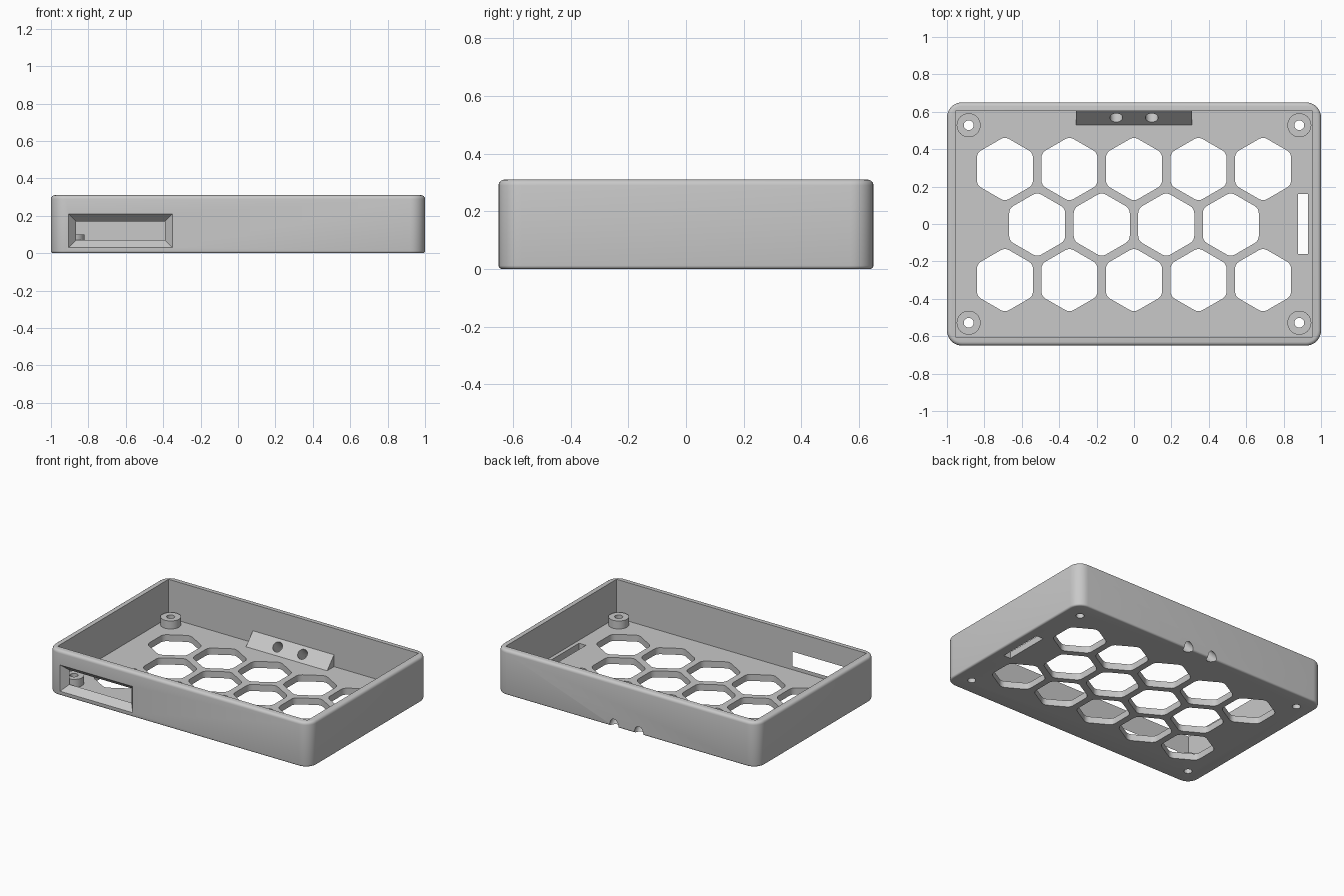
import bpy
import bmesh
from math import cos, sin, pi, radians
from mathutils import Vector, Matrix

if "Cube" in bpy.data.objects:
    bpy.data.objects.remove(bpy.data.objects["Cube"], do_unlink=True)

W, D, H = 1.0, 0.65, 0.31       # half width, half depth, height
WALL, FLOOR = 0.045, 0.045
IN_X, IN_Y = W - WALL, D - WALL

grey = bpy.data.materials.new("light grey plastic")
grey.use_nodes = True
grey.diffuse_color = (0.58, 0.58, 0.58, 1)
grey.node_tree.nodes["Principled BSDF"].inputs["Base Color"].default_value = (0.58, 0.58, 0.58, 1)


def loft(bm, rings):
    """Closed solid through a stack of equal-length rings."""
    rows = [[bm.verts.new(p) for p in ring] for ring in rings]
    faces = [bm.faces.new(rows[0]), bm.faces.new(rows[-1])]
    n = len(rows[0])
    for a, b in zip(rows, rows[1:]):
        for i in range(n):
            j = (i + 1) % n
            faces.append(bm.faces.new((a[i], a[j], b[j], b[i])))
    bmesh.ops.recalc_face_normals(bm, faces=faces)


def box(bm, x0, x1, y0, y1, z0, z1):
    loft(bm, [[(x0, y0, z), (x1, y0, z), (x1, y1, z), (x0, y1, z)] for z in (z0, z1)])


def cylinder(bm, start, end, r, n=32):
    start, end = Vector(start), Vector(end)
    turn = (end - start).to_track_quat('Z', 'Y')
    ring = [turn @ Vector((r * cos(2 * pi * i / n), r * sin(2 * pi * i / n), 0)) for i in range(n)]
    loft(bm, [[c + p for p in ring] for c in (start, end)])


def rounded_polygon(corners, r, first_angle, sweep, z, steps):
    """Arcs of radius r around each corner centre, turning by sweep each time."""
    pts = []
    for k, (cx, cy) in enumerate(corners):
        for s in range(steps + 1):
            a = first_angle + sweep * (k + s / steps)
            pts.append((cx + r * cos(a), cy + r * sin(a), z))
    return pts


def make(name, bm):
    mesh = bpy.data.meshes.new(name)
    bm.to_mesh(mesh)
    bm.free()
    mesh.materials.append(grey)
    obj = bpy.data.objects.new(name, mesh)
    bpy.context.collection.objects.link(obj)
    return obj


def cut(obj, cutter):
    bpy.context.view_layer.objects.active = obj
    mod = obj.modifiers.new("cut", 'BOOLEAN')
    mod.operation, mod.solver, mod.object = 'DIFFERENCE', 'EXACT', cutter
    bpy.ops.object.modifier_apply(modifier=mod.name)


# Outer block with rounded corners and softened top and bottom edges
CORNER = 0.08
centres = [(sx * (W - CORNER), sy * (D - CORNER))
           for sx, sy in ((1, 1), (-1, 1), (-1, -1), (1, -1))]


def outline(inset, z):
    return rounded_polygon(centres, CORNER - inset, 0, pi / 2, z, 8)


low, high, steps = 0.012, 0.02, 4
angles = [pi / 2 * i / steps for i in range(steps + 1)]
rings = [outline(low * (1 - sin(a)), low * (1 - cos(a))) for a in angles]
rings += [outline(high * (1 - cos(a)), H - high * (1 - sin(a))) for a in angles]
bm = bmesh.new()
loft(bm, rings)
tray = make("tray", bm)

# Inner cavity
bm = bmesh.new()
box(bm, -IN_X, IN_X, -IN_Y, IN_Y, FLOOR, H + 0.1)
cavity = make("cavity_cutter", bm)

# Honeycomb vents, side slot and tapered front window
bm = bmesh.new()
HEX, ROUND, PITCH = 0.173, 0.045, 0.345
for row, count in ((-1, 5), (0, 4), (1, 5)):
    for i in range(count):
        cx, cy = (i - (count - 1) / 2) * PITCH, row * 0.297 - 0.003
        reach = HEX - ROUND / cos(pi / 6)
        corners = [(cx + reach * cos(pi / 6 + k * pi / 3), cy + reach * sin(pi / 6 + k * pi / 3))
                   for k in range(6)]
        loft(bm, [rounded_polygon(corners, ROUND, 0, pi / 3, z, 4) for z in (-0.1, 0.1)])
box(bm, 0.877, 0.93, -0.16, 0.16, -0.1, 0.1)
window = []
for y in (-D - 0.02, -IN_Y + 0.01):
    g = (-IN_Y - y) * 0.9
    window.append([(-0.865 - g, y, 0.07 - g), (-0.39 + g, y, 0.07 - g),
                   (-0.39 + g, y, 0.17 + g), (-0.865 - g, y, 0.17 + g)])
loft(bm, window)
openings = make("openings_cutter", bm)

# Screw holes and the two slanted cable holes
BOSS = [(sx * 0.884, sy * 0.528) for sx in (-1, 1) for sy in (-1, 1)]
bm = bmesh.new()
for x, y in BOSS:
    cylinder(bm, (x, y, -0.1), (x, y, 0.2), 0.026)
for x in (-0.095, 0.095):
    cylinder(bm, (x, 0.51, 0.145), (x, 0.71, -0.055), 0.034)
drills = make("drill_cutter", bm)

# Slanted cable block against the back wall
bm = bmesh.new()
loft(bm, [[(x, 0.53, FLOOR), (x, IN_Y + 0.005, FLOOR), (x, IN_Y + 0.005, FLOOR + 0.082),
           (x, IN_Y, FLOOR + 0.082)] for x in (-0.31, 0.31)])
cable_block = make("cable_block", bm)

# Round screw bosses in the corners
bm = bmesh.new()
for x, y in BOSS:
    cylinder(bm, (x, y, FLOOR - 0.005), (x, y, 0.10), 0.064)
bosses = make("screw_bosses", bm)

for cutter in (cavity, openings, drills):
    cut(tray, cutter)
cut(cable_block, drills)
cut(bosses, drills)
for cutter in (cavity, openings, drills):
    bpy.data.objects.remove(cutter, do_unlink=True)

# Smooth the curved surfaces, keep the edges sharp
bpy.ops.object.select_all(action='DESELECT')
for obj in (tray, cable_block, bosses):
    obj.select_set(True)
bpy.context.view_layer.objects.active = tray
bpy.ops.object.shade_smooth_by_angle(angle=radians(30))
